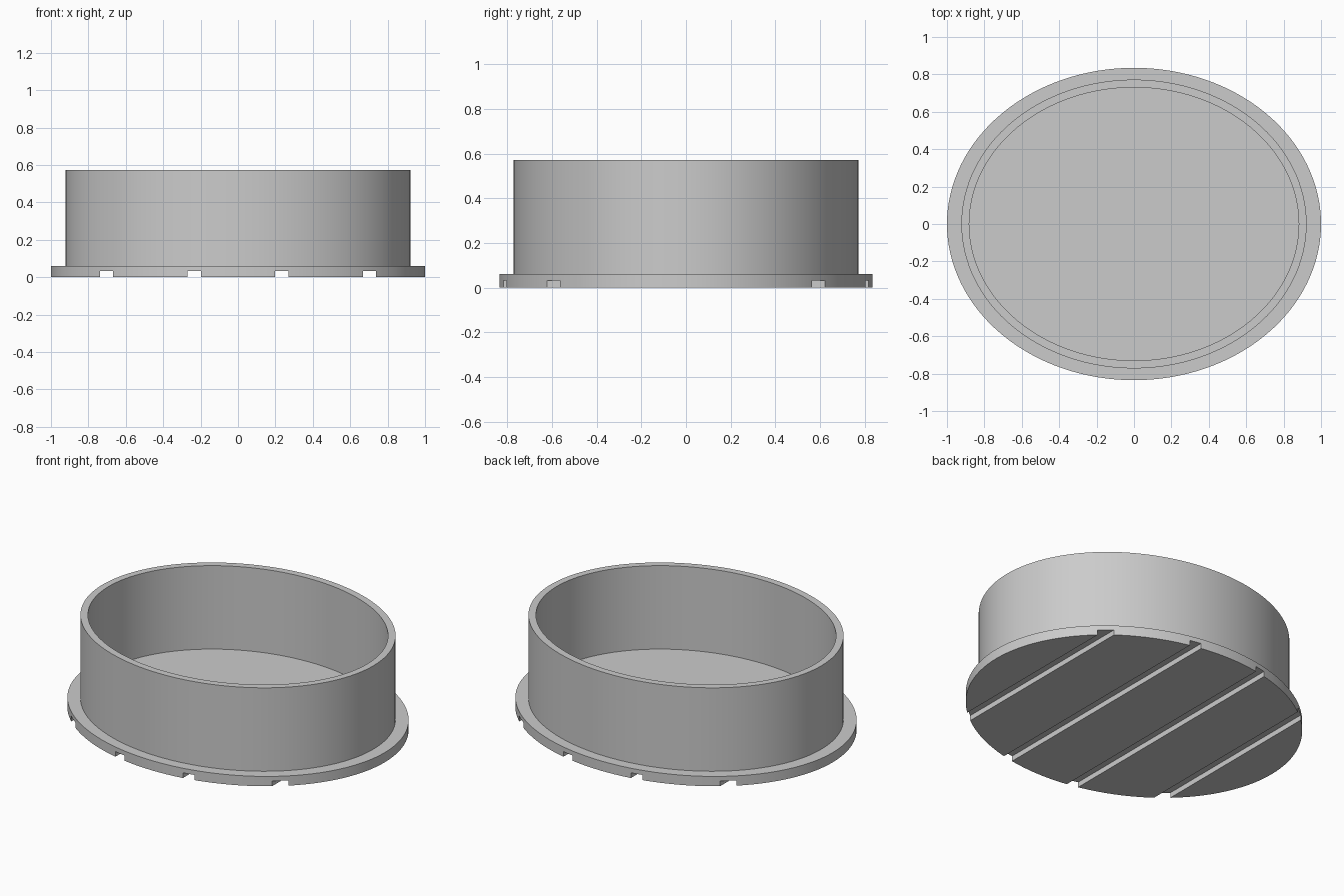
import bpy, bmesh, math

SEGMENTS = 128
HEIGHT, FLANGE_TOP = 0.572, 0.06
GROOVE_DEPTH, GROOVE_WIDTH = 0.032, 0.07

cube = bpy.data.objects.get("Cube")
if cube:
    bpy.data.objects.remove(cube, do_unlink=True)

grey = bpy.data.materials.new("plain grey")
grey.use_nodes = True
grey.diffuse_color = (0.6, 0.6, 0.6, 1)
grey.node_tree.nodes["Principled BSDF"].inputs["Base Color"].default_value = grey.diffuse_color


def add_object(name, bm):
    bmesh.ops.recalc_face_normals(bm, faces=bm.faces)
    mesh = bpy.data.meshes.new(name)
    bm.to_mesh(mesh)
    bm.free()
    mesh.materials.append(grey)
    obj = bpy.data.objects.new(name, mesh)
    bpy.context.collection.objects.link(obj)
    return obj


def oval_ring(bm, rx, ry, z):
    angles = (2 * math.pi * i / SEGMENTS for i in range(SEGMENTS))
    return [bm.verts.new((rx * math.cos(a), ry * math.sin(a), z)) for a in angles]


# Oval dish: flanged base, wall, rim and inner floor from one profile
profile = [
    (1.0, 0.835, 0),
    (1.0, 0.835, FLANGE_TOP),
    (0.923, 0.772, FLANGE_TOP),
    (0.923, 0.772, HEIGHT),
    (0.881, 0.73, HEIGHT),
    (0.881, 0.73, FLANGE_TOP),
]
bm = bmesh.new()
rings = [oval_ring(bm, *point) for point in profile]
for low, high in zip(rings, rings[1:]):
    for i in range(SEGMENTS):
        j = (i + 1) % SEGMENTS
        bm.faces.new((low[i], low[j], high[j], high[i]))
bm.faces.new(rings[0])
bm.faces.new(rings[-1])
dish = add_object("oval_dish", bm)

# Four straight grooves running front to back across the underside
bm = bmesh.new()
for x in (-0.702, -0.234, 0.234, 0.702):
    block = bmesh.ops.create_cube(bm, size=1)["verts"]
    bmesh.ops.scale(bm, vec=(GROOVE_WIDTH, 2, 2 * GROOVE_DEPTH), verts=block)
    bmesh.ops.translate(bm, vec=(x, 0, 0), verts=block)
cutter = add_object("groove_cutter", bm)
cutter.hide_render = True

cut = dish.modifiers.new("grooves", "BOOLEAN")
cut.operation = "DIFFERENCE"
cut.solver = "EXACT"
cut.object = cutter

bpy.ops.object.select_all(action="DESELECT")
dish.select_set(True)
bpy.context.view_layer.objects.active = dish
bpy.ops.object.modifier_apply(modifier=cut.name)
bpy.data.objects.remove(cutter, do_unlink=True)
bpy.ops.object.shade_smooth_by_angle(angle=math.radians(30))
